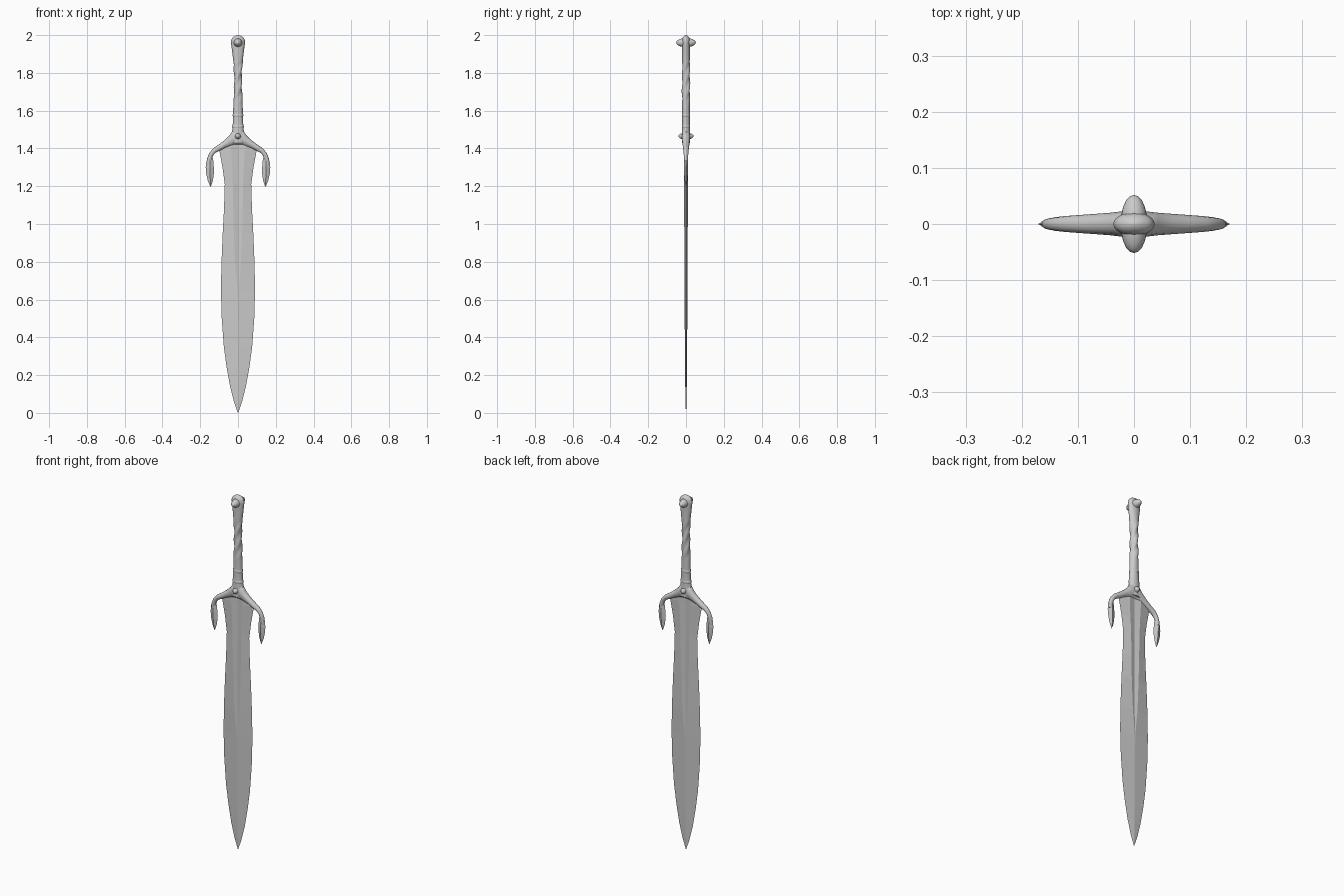
import bpy, bmesh
from math import sin, cos, pi, radians
from mathutils import Vector


def loft(name, rings, smooth=True, mirror=False):
    """Skin a list of equal-length vertex rings and cap both ends."""
    bm = bmesh.new()
    rows = [[bm.verts.new(p) for p in ring] for ring in rings]
    n = len(rows[0])
    for a, b in zip(rows, rows[1:]):
        for i in range(n):
            j = (i + 1) % n
            bm.faces.new((a[i], a[j], b[j], b[i]))
    if not mirror:
        bm.faces.new(rows[0])
    bm.faces.new(rows[-1])
    bmesh.ops.remove_doubles(bm, verts=bm.verts, dist=1e-5)
    bmesh.ops.recalc_face_normals(bm, faces=bm.faces)
    me = bpy.data.meshes.new(name)
    bm.to_mesh(me)
    bm.free()
    ob = bpy.data.objects.new(name, me)
    bpy.context.collection.objects.link(ob)
    if mirror:
        ob.modifiers.new("Mirror", 'MIRROR')
    if smooth:
        finish(ob)
    return ob


def finish(ob, angle=40):
    bpy.ops.object.select_all(action='DESELECT')
    bpy.context.view_layer.objects.active = ob
    ob.select_set(True)
    bpy.ops.object.shade_smooth_by_angle(angle=radians(angle))


def lerp_profile(profile, z):
    """Smoothly interpolate (z, a, b) rows."""
    for p, q in zip(profile, profile[1:]):
        if z <= q[0]:
            t = (z - p[0]) / (q[0] - p[0])
            return [p[k] + (q[k] - p[k]) * t for k in (1, 2)]
    return profile[-1][1:]


# Blade: z, half width, ridge offset, ridge depth, centre depth
blade = [
    (0.000, 0.001, 0.0003, 0.0005, 0.0005), (0.06, 0.022, 0.001, 0.003, 0.003),
    (0.14, 0.042, 0.001, 0.004, 0.004), (0.24, 0.060, 0.001, 0.005, 0.005),
    (0.35, 0.075, 0.001, 0.006, 0.006), (0.50, 0.086, 0.001, 0.007, 0.007),
    (0.64, 0.090, 0.002, 0.008, 0.008), (0.78, 0.088, 0.015, 0.009, 0.005),
    (0.95, 0.081, 0.022, 0.009, 0.004), (1.08, 0.074, 0.025, 0.010, 0.004),
    (1.21, 0.070, 0.027, 0.010, 0.004), (1.30, 0.082, 0.031, 0.010, 0.004),
    (1.39, 0.099, 0.036, 0.010, 0.004), (1.425, 0.085, 0.036, 0.010, 0.004)]
loft("blade", [[(w, 0, z), (b, d, z), (0, c, z), (-b, d, z),
                (-w, 0, z), (-b, -d, z), (0, -c, z), (b, -d, z)]
               for z, w, b, d, c in blade], smooth=False)

# Guard arms: upper outline x,z / lower outline x,z / half depth
guard = [
    (0.000, 1.505, 0.000, 1.418, 0.022), (0.028, 1.495, 0.025, 1.416, 0.022),
    (0.042, 1.472, 0.045, 1.410, 0.020), (0.068, 1.446, 0.070, 1.402, 0.018),
    (0.100, 1.422, 0.096, 1.388, 0.016), (0.130, 1.402, 0.118, 1.378, 0.014),
    (0.152, 1.376, 0.131, 1.364, 0.012), (0.164, 1.345, 0.138, 1.345, 0.010),
    (0.166, 1.310, 0.144, 1.310, 0.008)]
rings = []
for ux, uz, lx, lz, d in guard:
    up, lo = Vector((ux, 0, uz)), Vector((lx, 0, lz))
    mid, half = (up + lo) / 2, (up - lo) / 2
    rings.append([mid + half * cos(i * pi / 6) + Vector((0, d * sin(i * pi / 6), 0))
                  for i in range(12)])
loft("guard", rings, mirror=True)

# Leaf-shaped guard tips: z, inner x, outer x, half depth
leaf = [(1.362, 0.137, 0.150, 0.004), (1.335, 0.131, 0.167, 0.009),
        (1.300, 0.128, 0.171, 0.011), (1.265, 0.128, 0.168, 0.010),
        (1.230, 0.133, 0.160, 0.007), (1.198, 0.144, 0.147, 0.001)]
for side, s in (("right", 1), ("left", -1)):
    loft("guard_tip_" + side,
         [[(s * a, 0, z), (s * (a + b) / 2, -d, z), (s * b, 0, z), (s * (a + b) / 2, d, z)]
          for z, a, b, d in leaf], smooth=False)

# Grip and pommel in one flowing body with a twisted middle: z, half width, half depth
grip = [(1.43, 0.040, 0.021), (1.47, 0.036, 0.022), (1.50, 0.030, 0.021),
        (1.54, 0.027, 0.020), (1.62, 0.025, 0.020), (1.70, 0.021, 0.021),
        (1.78, 0.019, 0.020), (1.83, 0.022, 0.020), (1.88, 0.027, 0.020),
        (1.92, 0.032, 0.020), (1.95, 0.036, 0.021), (1.97, 0.037, 0.021),
        (1.985, 0.031, 0.018), (1.995, 0.018, 0.011), (2.00, 0.004, 0.003)]
heights = [1.43 + 0.01 * i for i in range(56)] + [1.985, 1.99, 1.995, 2.0]
rings = []
for z in heights:
    w, d = lerp_profile(grip, z)
    amp = 0.11 * max(0, min(1, (z - 1.64) / 0.04, (1.87 - z) / 0.04))
    ring = []
    for i in range(20):
        a = i * pi / 10
        k = 1 + amp * cos(3 * a - (z - 1.6) * 75)
        ring.append((w * k * cos(a), d * k * sin(a), z))
    rings.append(ring)
loft("grip", rings)

# Collars around the lower grip
for i, (z, w) in enumerate(((1.515, 0.031), (1.575, 0.028))):
    loft(f"collar_{i + 1}",
         [[(w * k * cos(a * pi / 10), 0.022 * k * sin(a * pi / 10), z + dz) for a in range(20)]
          for dz, k in ((-0.008, 0.93), (-0.004, 1), (0.004, 1), (0.008, 0.93))])

# Studs through pommel and guard
for name, z, r, depth in (("pommel_stud", 1.96, 0.024, 0.052), ("guard_stud", 1.465, 0.018, 0.040)):
    bpy.ops.mesh.primitive_uv_sphere_add(segments=20, ring_count=12, location=(0, 0, z))
    ob = bpy.context.object
    ob.name = name
    ob.scale = (r, depth, r)
    finish(ob)
